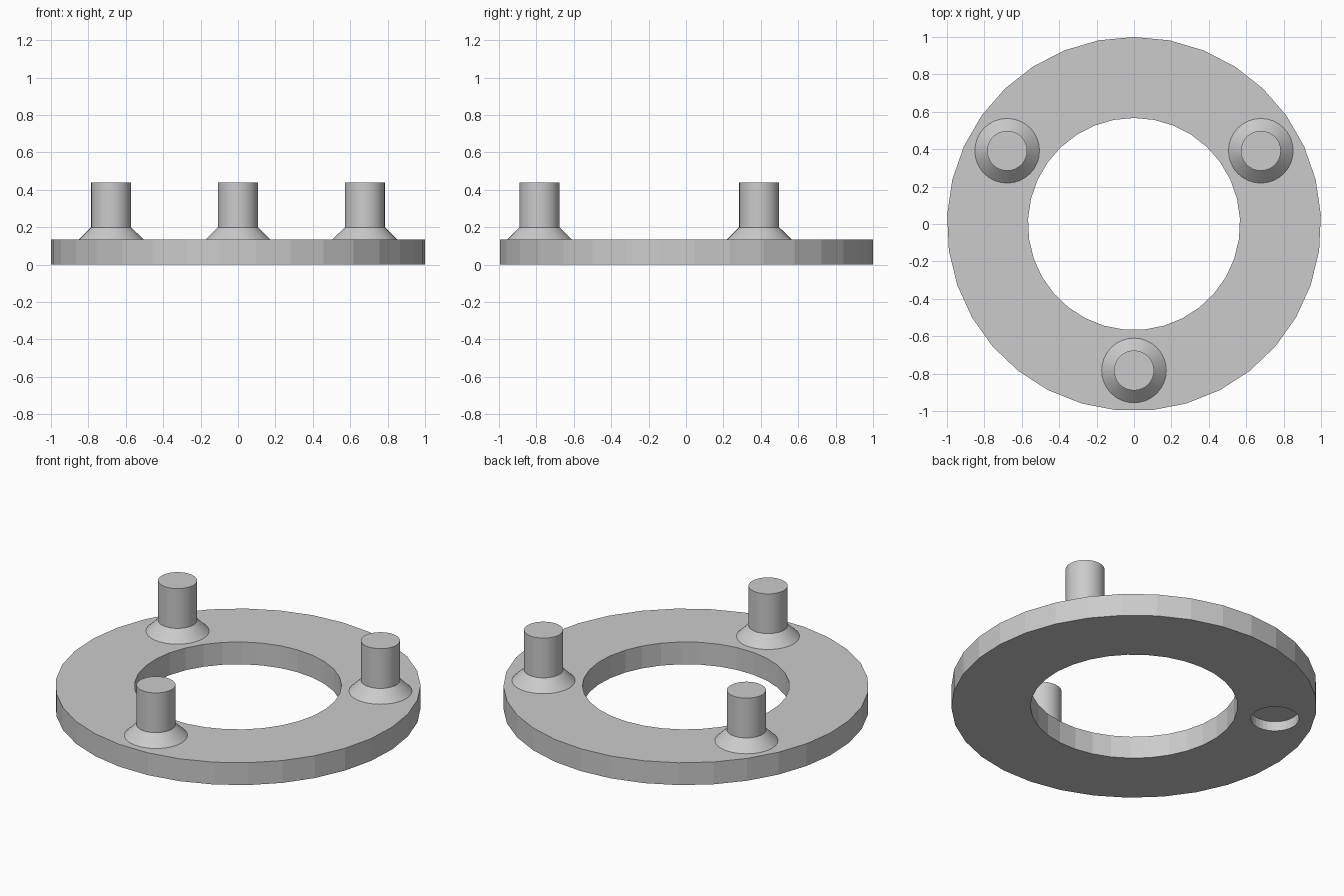
import bpy
import bmesh
from math import cos, sin, pi, radians

cube = bpy.data.objects.get("Cube")
if cube:
    bpy.data.objects.remove(cube, do_unlink=True)

# Single grey material
grey = bpy.data.materials.new("light_grey")
grey.use_nodes = True
colour = (0.6, 0.6, 0.6, 1)
grey.diffuse_color = colour
grey.node_tree.nodes["Principled BSDF"].inputs["Base Color"].default_value = colour


def lathe(name, profile, sides, location=(0, 0, 0), closed=False):
    """Turn a (radius, height) profile around z; open profiles get end caps."""
    bm = bmesh.new()
    rings = []
    for r, z in profile:
        angles = [pi / 2 + 2 * pi * i / sides for i in range(sides)]
        rings.append([bm.verts.new((r * cos(a), r * sin(a), z)) for a in angles])
    pairs = list(zip(rings, rings[1:]))
    if closed:
        pairs.append((rings[-1], rings[0]))
    else:
        bm.faces.new(rings[0])
        bm.faces.new(rings[-1])
    for low, high in pairs:
        for i in range(sides):
            j = (i + 1) % sides
            bm.faces.new((low[i], low[j], high[j], high[i]))
    bmesh.ops.recalc_face_normals(bm, faces=bm.faces)
    mesh = bpy.data.meshes.new(name)
    bm.to_mesh(mesh)
    bm.free()
    mesh.materials.append(grey)
    obj = bpy.data.objects.new(name, mesh)
    obj.location = location
    bpy.context.collection.objects.link(obj)
    return obj


PEG_CIRCLE = 0.783
THICKNESS = 0.135


def on_circle(degrees):
    a = radians(degrees)
    return (PEG_CIRCLE * cos(a), PEG_CIRCLE * sin(a), 0)


# Flat ring plate
plate = lathe("ring_plate", [(0.567, 0), (1, 0), (1, THICKNESS), (0.567, THICKNESS)],
              33, closed=True)

# Round blind recess under the back peg on the -x side
cutter = lathe("recess_cutter", [(0.132, -0.1), (0.132, 0.058)], 32, on_circle(150))
cutter.hide_render = True
cut = plate.modifiers.new("recess", 'BOOLEAN')
cut.operation = 'DIFFERENCE'
cut.solver = 'EXACT'
cut.object = cutter
bpy.context.view_layer.objects.active = plate
plate.select_set(True)
bpy.ops.object.modifier_apply(modifier=cut.name)
bpy.data.objects.remove(cutter, do_unlink=True)
plate.select_set(False)

# Three pegs with conical feet
peg_profile = [(0.173, THICKNESS - 0.002), (0.173, THICKNESS), (0.107, 0.2), (0.107, 0.44)]
for name, angle in (("front_peg", -90), ("back_left_peg", 30), ("back_right_peg", 150)):
    peg = lathe(name, peg_profile, 32, on_circle(angle))
    bpy.ops.object.select_all(action='DESELECT')
    peg.select_set(True)
    bpy.context.view_layer.objects.active = peg
    bpy.ops.object.shade_smooth_by_angle(angle=radians(30))
